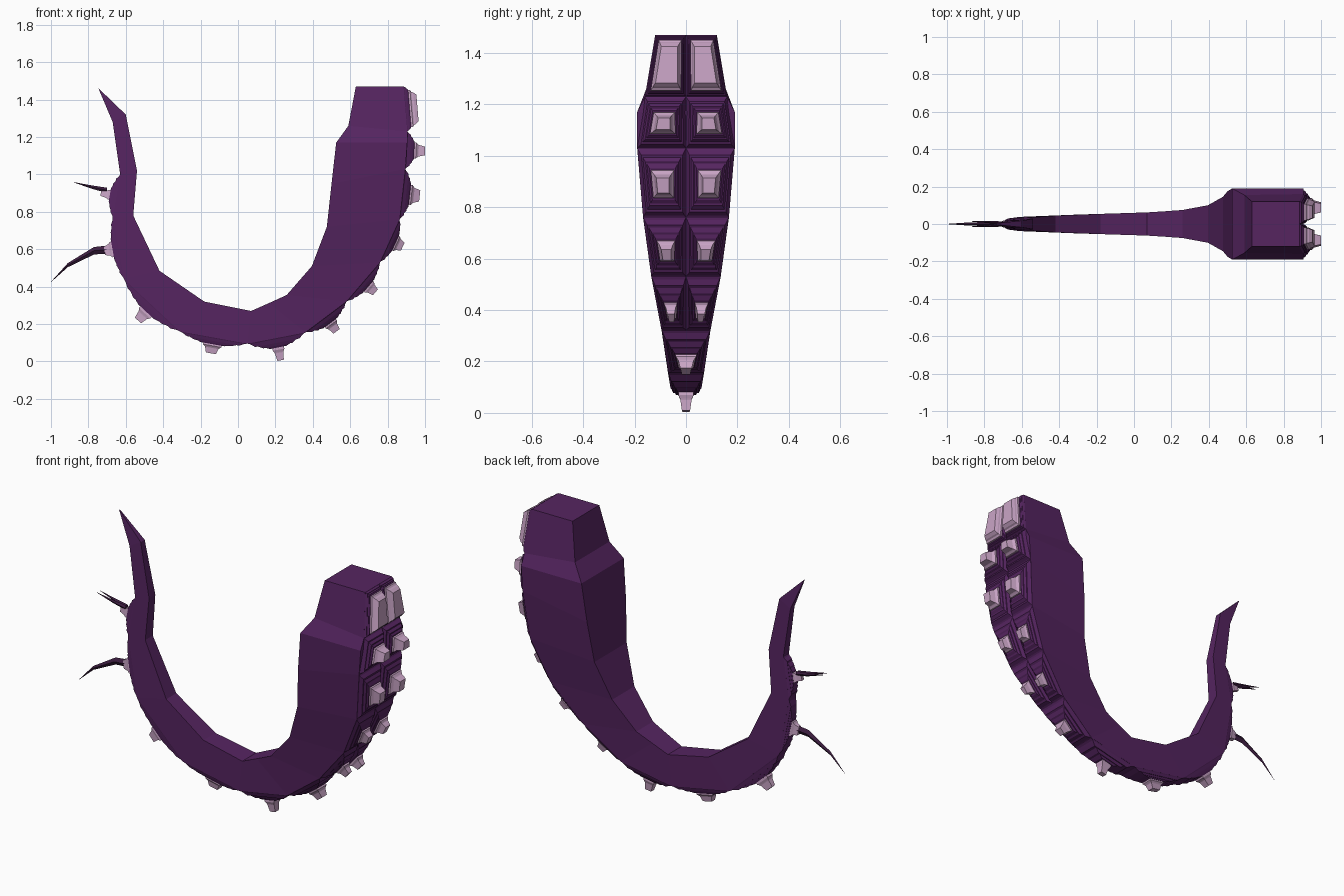
import bpy, bmesh
from mathutils import Vector

cube = bpy.data.objects.get("Cube")
if cube:
    bpy.data.objects.remove(cube, do_unlink=True)


def material(name, rgb):
    m = bpy.data.materials.new(name)
    m.use_nodes = True
    m.diffuse_color = (*rgb, 1)
    m.node_tree.nodes["Principled BSDF"].inputs["Base Color"].default_value = (*rgb, 1)
    return m


PURPLE = material("purple skin", (0.092, 0.018, 0.118))
PALE = material("pale lilac horn", (0.58, 0.37, 0.56))
DARK = material("dark thorn", (0.045, 0.012, 0.05))


def loft(name, rings, mat):
    """Skin a chain of equal-sized rings and cap both ends."""
    bm = bmesh.new()
    vs = [[bm.verts.new(p) for p in r] for r in rings]
    n = len(vs[0])
    for a, b in zip(vs, vs[1:]):
        for i in range(n):
            j = (i + 1) % n
            bm.faces.new((a[i], a[j], b[j], b[i]))
    bm.faces.new(vs[0])
    bm.faces.new(vs[-1])
    bmesh.ops.recalc_face_normals(bm, faces=bm.faces)
    me = bpy.data.meshes.new(name)
    bm.to_mesh(me)
    bm.free()
    me.materials.append(mat)
    ob = bpy.data.objects.new(name, me)
    bpy.context.collection.objects.link(ob)
    return ob


# Cross-sections: inner x, z, half width; outer x, z, half width
SECTIONS = [
    (.63, 1.47, .12, .885, 1.47, .12),
    (.59, 1.26, .155, .905, 1.23, .16),
    (.525, 1.17, .19, .905, 1.17, .19),
    (.50, .95, .175, .895, 1.03, .19),
    (.475, .72, .145, .865, .76, .167),
    (.395, .51, .10, .76, .53, .135),
    (.26, .355, .075, .58, .32, .095),
    (.165, .312, .068, .36, .155, .07),
    (.07, .27, .062, .05, .095, .06),
    (-.18, .32, .054, -.31, .16, .05),
    (-.42, .485, .045, -.61, .44, .038),
    (-.56, .78, .034, -.67, .77, .03),
    (-.54, 1.02, .028, -.63, 1.0, .025),
    (-.60, 1.32, .018, -.67, 1.28, .018),
    (-.742, 1.457, .003, -.746, 1.459, .003),
]

# Curled tapering body
loft("tentacle_body", [[Vector(p) for p in
     ((a, -w, b), (a, w, b), (c, v, d), (c, -v, d))]
     for a, b, w, c, d, v in SECTIONS], PURPLE)


def scaled(quad, su, sv, lift, normal):
    """Shrink a quad about its centre along its two directions, then raise it."""
    c = sum(quad, Vector()) / 4
    along = ((quad[2] + quad[3]) - (quad[0] + quad[1])) / 4
    out = []
    for k, p in enumerate(quad):
        v = along * (-1 if k < 2 else 1)
        u = p - c - v
        out.append(c + u * su + v * sv + normal * lift)
    return out


# Rows: first section, last section, columns, total height, horn width, horn length
ROWS = [
    (0, 1, 2, .065, .74, .82),
    (1, 3, 2, .10, .52, .42),
    (3, 4, 2, .092, .48, .40),
    (4, 5, 2, .075, .42, .34),
    (5, 6, 2, .085, .38, .27),
    (6, 7, 1, .095, .42, .27),
    (7, 8, 1, .121, .42, .20),
    (8, 9, 1, .085, .55, .27),
    (9, 10, 1, .11, .6, .2),
    (10, 11, 1, .075, .6, .25),
    (11, 12, 1, .085, .6, .22),
]
for row, (i, j, columns, h, hu, hv) in enumerate(ROWS):
    _, _, _, ax, az, aw = SECTIONS[i]
    _, _, _, bx, bz, bw = SECTIONS[j]
    normal = Vector((az - bz, 0, bx - ax)).normalized()
    spans = ((-1, 0), (0, 1)) if columns == 2 else ((-1, 1),)
    base = .35 if row == 0 else .42
    for lo, hi in spans:
        quad = [Vector((ax, aw * lo, az)), Vector((ax, aw * hi, az)),
                Vector((bx, bw * hi, bz)), Vector((bx, bw * lo, bz))]
        tag = f"{row + 1}_{'centre' if columns == 1 else 'right' if lo else 'left'}"
        # Stepped armour plate, each step shrinking toward the horn
        steps = []
        for t, lift in ((0, -.01), (.1, .1), (.3, .5), (.42, .5), (.62, .8), (.72, .8), (.9, 1)):
            steps.append(scaled(quad, 1 + (hu - 1) * t, 1 + (hv - 1) * t, h * base * lift, normal))
        loft("plate_" + tag, steps, PURPLE)
        # Blunt horn: broad collar, then a tapered stub
        shape = ((1, .3), (1, .52), (.8, .62), (.74, .66), (.55, 1))
        if row == 0:
            shape = ((1, .2), (1, .5), (.9, .6), (.86, .75), (.72, 1))
        loft("horn_" + tag, [scaled(quad, hu * s, hv * s, h * t, normal)
                             for s, t in shape], PALE)


def thorn(name, path, y, spread):
    """Thin curved spike with a diamond section tapering to a point."""
    rings = []
    for k, (x, z, r) in enumerate(path):
        yy = y + spread * k
        rings.append([Vector((x, yy - r * .6, z)), Vector((x, yy, z + r)),
                      Vector((x, yy + r * .6, z)), Vector((x, yy, z - r))])
    loft(name, rings, DARK)


# Long thorns near the tip
thorn("lower_thorn", [(-.68, .60, .022), (-.77, .592, .02), (-.91, .515, .011), (-1.0, .425, .001)], 0, 0)
for side, label in ((-1, "right"), (1, "left")):
    thorn("upper_thorn_" + label,
          [(-.70, .915, .014), (-.78, .932, .009), (-.878, .958, .001)], side * .006, side * .004)
